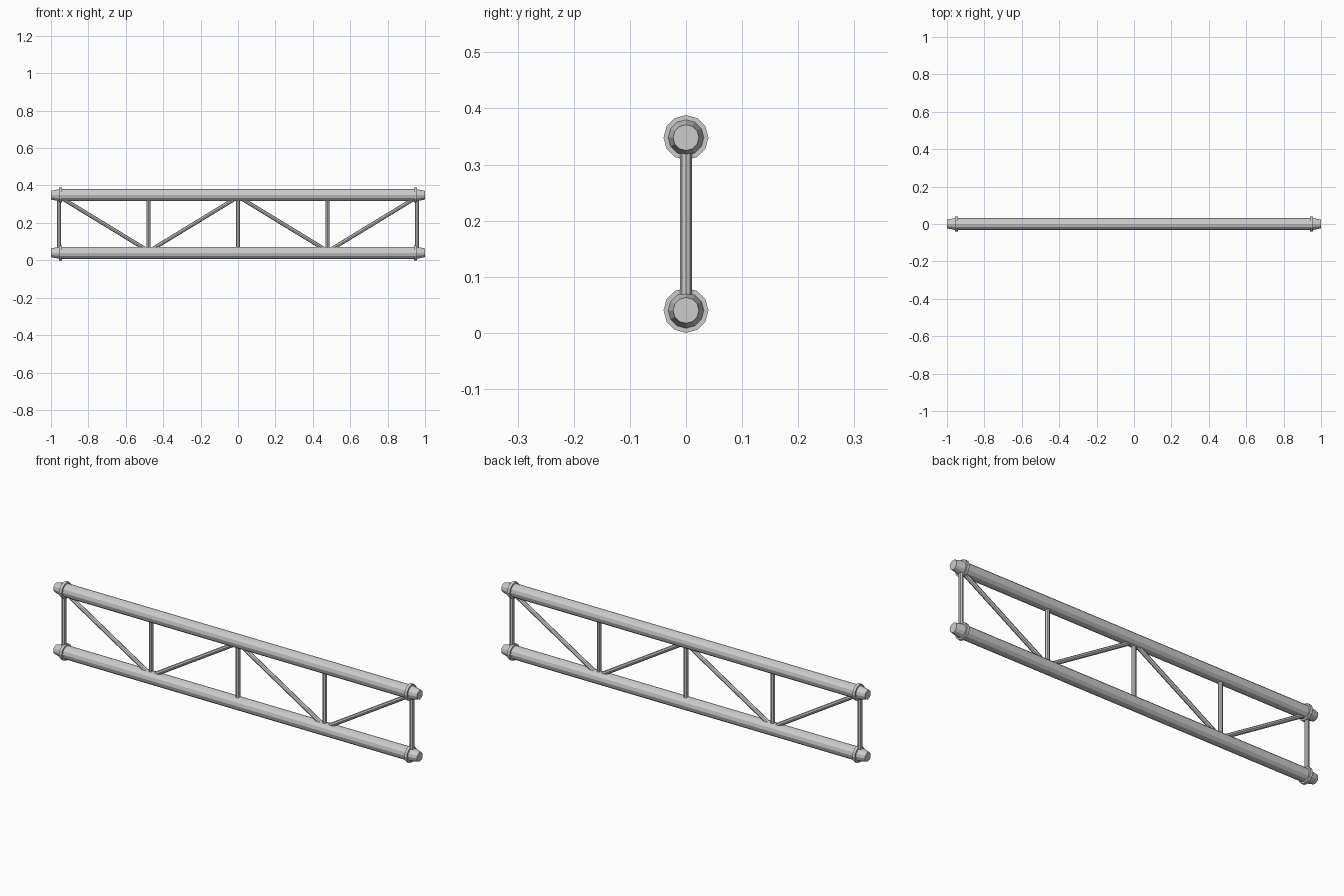
import bpy, bmesh, math
from mathutils import Vector, Matrix

if "Cube" in bpy.data.objects:
    bpy.data.objects.remove(bpy.data.objects["Cube"])

LOW, HIGH = 0.04, 0.348      # chord centre heights
WEB_R = 0.0105


def make_object(name, bm):
    mesh = bpy.data.meshes.new(name)
    bmesh.ops.recalc_face_normals(bm, faces=bm.faces)
    bm.to_mesh(mesh)
    bm.free()
    obj = bpy.data.objects.new(name, mesh)
    bpy.context.collection.objects.link(obj)
    return obj


def lathe_x(name, profile, z, sides=12):
    """Closed solid turned about the x direction from (x, radius) points."""
    bm = bmesh.new()
    rings = []
    for x, r in profile:
        rings.append([bm.verts.new((x, r * math.sin(a), z + r * math.cos(a)))
                      for a in (2 * math.pi * i / sides for i in range(sides))])
    for a, b in zip(rings, rings[1:]):
        for i in range(sides):
            j = (i + 1) % sides
            bm.faces.new((a[i], a[j], b[j], b[i]))
    bm.faces.new(rings[0])
    bm.faces.new(rings[-1])
    return make_object(name, bm)


def rod(name, p, q, radius=WEB_R, sides=8):
    p, q = Vector(p), Vector(q)
    d = q - p
    mat = Matrix.Translation((p + q) / 2) @ d.to_track_quat('Z', 'Y').to_matrix().to_4x4()
    bm = bmesh.new()
    bmesh.ops.create_cone(bm, cap_ends=True, segments=sides, radius1=radius,
                          radius2=radius, depth=d.length, matrix=mat)
    return make_object(name, bm)


# Chord tubes with tapered ends, and a collar near each end
for level, z in (("lower", LOW), ("upper", HIGH)):
    lathe_x(level + "_chord", [(-1, 0.023), (-0.955, 0.032), (0.955, 0.032), (1, 0.023)], z)
    for side, s in (("left", -1), ("right", 1)):
        lathe_x(f"{level}_{side}_collar", [(s * 0.942, 0.04), (s * 0.956, 0.04)], z)

# Vertical web posts
for i, x in enumerate((-0.957, -0.478, 0, 0.478, 0.957)):
    rod(f"web_post_{i + 1}", (x, 0, LOW + 0.02), (x, 0, HIGH - 0.02))

# Diagonal braces in a double V
for i, (x_top, x_bot) in enumerate(((-0.935, -0.5), (-0.018, -0.453),
                                    (0.022, 0.457), (0.94, 0.505))):
    rod(f"diagonal_brace_{i + 1}", (x_top, 0, 0.328), (x_bot, 0, 0.063))
